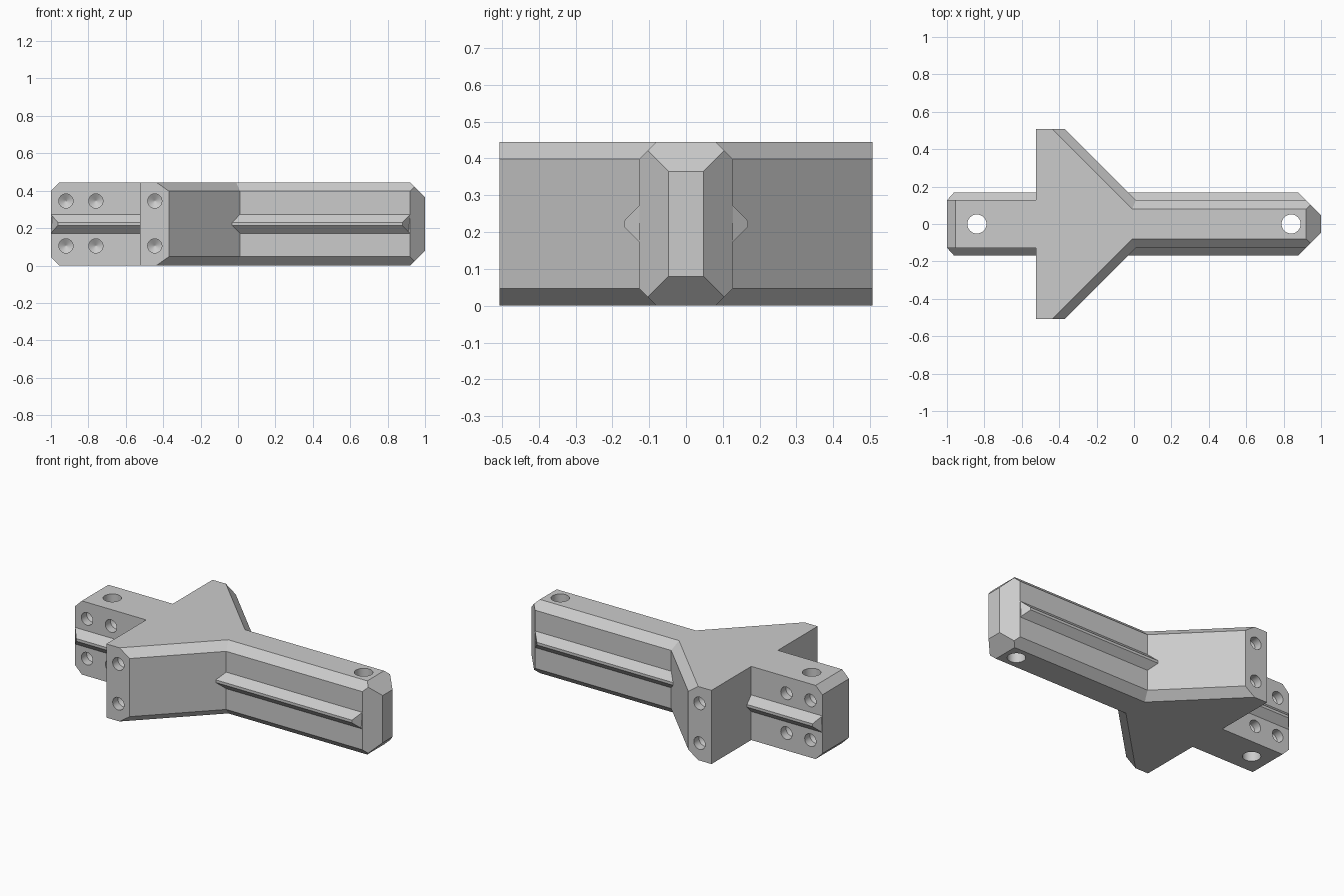
import bpy, bmesh, math
from mathutils import Vector, Matrix

if "Cube" in bpy.data.objects:
    bpy.data.objects.remove(bpy.data.objects["Cube"])

H = 0.445          # total height
C = H / 2          # mid height
B = 0.047          # edge bevel
W = 0.127          # bar half width

grey = bpy.data.materials.new("plain grey")
grey.diffuse_color = (0.6, 0.6, 0.6, 1)
grey.use_nodes = True
grey.node_tree.nodes["Principled BSDF"].inputs["Base Color"].default_value = grey.diffuse_color


def make_object(name, bm):
    bmesh.ops.recalc_face_normals(bm, faces=bm.faces)
    mesh = bpy.data.meshes.new(name)
    bm.to_mesh(mesh)
    bm.free()
    mesh.materials.append(grey)
    ob = bpy.data.objects.new(name, mesh)
    bpy.context.collection.objects.link(ob)
    return ob


def loft(bm, rings):
    """Skin a stack of equal rings and cap both ends."""
    rows = [[bm.verts.new(p) for p in ring] for ring in rings]
    for a, b in zip(rows, rows[1:]):
        for i in range(len(a)):
            j = (i + 1) % len(a)
            bm.faces.new((a[i], a[j], b[j], b[i]))
    bm.faces.new(rows[0][::-1])
    bm.faces.new(rows[-1])


# Arrow-shaped body: full outline in the middle, inset outline top and bottom
def outline(inset, z):
    half = [(1, W - inset), (0.01 - inset * math.tan(math.pi / 8), W - inset),
            (-0.37 - inset * math.sqrt(2), 0.507), (-0.525, 0.507),
            (-0.525, W), (-1, W)]
    return [(x, y, z) for x, y in half] + [(x, -y, z) for x, y in half[::-1]]


bm = bmesh.new()
loft(bm, [outline(B, 0), outline(0, B), outline(0, H - B), outline(B, H)])
bmesh.ops.recalc_face_normals(bm, faces=bm.faces)

# Chamfered ends: four planes on the right tip, two on the left end
cuts = [((0.92, s * W, C), (1, s, 0)) for s in (-1, 1)]
cuts += [((0.92, 0, C + s * C), (1, 0, s)) for s in (-1, 1)]
cuts += [((-0.955, 0, C + s * C), (-1, 0, s)) for s in (-1, 1)]
for co, no in cuts:
    bmesh.ops.bisect_plane(bm, geom=bm.verts[:] + bm.edges[:] + bm.faces[:], dist=1e-5,
                           plane_co=co, plane_no=Vector(no).normalized(), clear_outer=True)
    bmesh.ops.holes_fill(bm, edges=[e for e in bm.edges if e.is_boundary], sides=0)
body = make_object("body", bm)

# Drill shapes: upright through holes and blind side holes with a conical bottom
bm = bmesh.new()
for x in (-0.84, 0.84):
    bmesh.ops.create_cone(bm, cap_ends=True, segments=32, radius1=0.051, radius2=0.051,
                          depth=1, matrix=Matrix.Translation((x, 0, C)))


def blind_hole(x, y, z, side, r=0.038, deep=0.05, n=24):
    def ring(rad, d):
        return [(x + rad * math.cos(2 * math.pi * i / n), side * (y - d),
                 z + rad * math.sin(2 * math.pi * i / n)) for i in range(n)]
    loft(bm, [ring(r, -0.05), ring(r, deep), ring(0.002, deep + 0.022)])


for side in (-1, 1):
    for z in (0.105, 0.345):
        for x, y in ((-0.92, W), (-0.76, W), (-0.445, 0.507)):
            blind_hole(x, y, z, side)
drills = make_object("drill_cutter", bm)
drills.hide_render = True

bpy.context.view_layer.objects.active = body
body.select_set(True)
mod = body.modifiers.new("holes", "BOOLEAN")
mod.operation, mod.solver, mod.object = "DIFFERENCE", "EXACT", drills
bpy.ops.object.modifier_apply(modifier=mod.name)
bpy.data.objects.remove(drills)
bpy.ops.object.shade_smooth_by_angle(angle=math.radians(25))


# Guide rails: ridge with a narrow flat tip and slanted outer ends
def rail(name, side, x0, x1, slant0, slant1):
    out = 0.041
    section = [(-0.01, 0.05), (0, 0.05), (out, 0.008),
               (out, -0.008), (0, -0.05), (-0.01, -0.05)]
    rings = [[(x + k * max(d, 0), side * (W + d), C + h) for d, h in section]
             for x, k in ((x0, slant0), (x1, slant1))]
    bm = bmesh.new()
    loft(bm, rings)
    make_object(name, bm)


for side, label in ((-1, "front"), (1, "back")):
    rail(label + "_long_rail", side, -0.08, 0.92, 0, -1)
    rail(label + "_short_rail", side, -1.0, -0.52, 0.9, 0)
